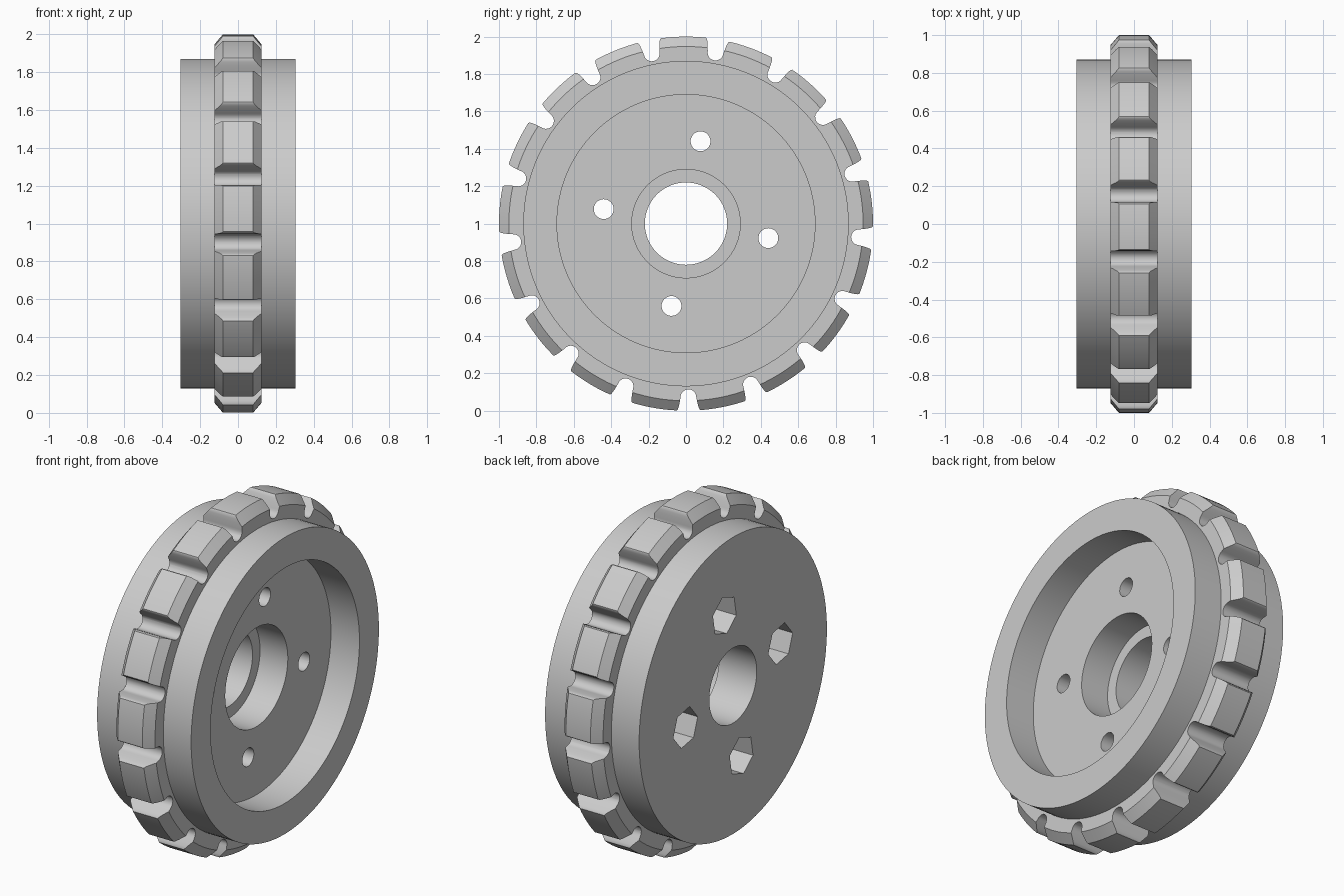
import bpy
import bmesh
from math import sin, cos, pi, radians

if "Cube" in bpy.data.objects:
    bpy.data.objects.remove(bpy.data.objects["Cube"])

TEETH = 17
AXLE_HEIGHT = 1.0

grey = bpy.data.materials.new("plain_grey")
grey.use_nodes = True
grey.diffuse_color = (0.6, 0.6, 0.6, 1)
grey.node_tree.nodes["Principled BSDF"].inputs["Base Color"].default_value = (0.6, 0.6, 0.6, 1)


def finish(bm, name):
    bmesh.ops.recalc_face_normals(bm, faces=bm.faces)
    mesh = bpy.data.meshes.new(name)
    bm.to_mesh(mesh)
    bm.free()
    mesh.materials.append(grey)
    obj = bpy.data.objects.new(name, mesh)
    bpy.context.collection.objects.link(obj)
    obj.location.z = AXLE_HEIGHT
    return obj


def lathe(name, profile, segments):
    """Revolve a closed (x, radius) profile around the axle."""
    bm = bmesh.new()
    rings = []
    for i in range(segments):
        a = 2 * pi * i / segments
        rings.append([bm.verts.new((x, r * cos(a), r * sin(a))) for x, r in profile])
    n = len(profile)
    for i in range(segments):
        p, q = rings[i], rings[(i + 1) % segments]
        for j in range(n):
            k = (j + 1) % n
            bm.faces.new((p[j], p[k], q[k], q[j]))
    return finish(bm, name)


def prisms(name, outline, angles, x0, x1):
    """Prisms along the axle; the (radial, tangent) outline is repeated at each angle."""
    bm = bmesh.new()
    for a in angles:
        ends = []
        for x in (x0, x1):
            ends.append([bm.verts.new((x, r * cos(a) - t * sin(a), r * sin(a) + t * cos(a)))
                         for r, t in outline])
        n = len(outline)
        bm.faces.new(ends[0])
        bm.faces.new(ends[1])
        for j in range(n):
            k = (j + 1) % n
            bm.faces.new((ends[0][j], ends[0][k], ends[1][k], ends[1][j]))
    obj = finish(bm, name)
    obj.hide_render = True
    return obj


def circle(centre, radius, sides):
    return [(centre + radius * cos(2 * pi * i / sides), radius * sin(2 * pi * i / sides))
            for i in range(sides)]


def select(obj):
    bpy.ops.object.select_all(action='DESELECT')
    obj.select_set(True)
    bpy.context.view_layer.objects.active = obj


def cut(obj, cutter):
    select(obj)
    mod = obj.modifiers.new("cut", 'BOOLEAN')
    mod.operation = 'DIFFERENCE'
    mod.solver = 'EXACT'
    mod.object = cutter
    bpy.ops.object.modifier_apply(modifier=mod.name)
    bpy.data.objects.remove(cutter)


# Hub: drum with a wide recess, a stepped bore and a flat back
hub = lathe("hub", [(-0.305, 0.22), (-0.305, 0.87), (0.305, 0.87), (0.305, 0.69),
                    (0.12, 0.69), (0.12, 0.29), (-0.06, 0.29), (-0.06, 0.22)], 128)

# Four bolt holes with hexagonal nut pockets in the back
bolt_angles = [radians(-10 + 90 * i) for i in range(4)]
cut(hub, prisms("nut_pockets", circle(0.447, 0.115, 6), bolt_angles, -0.4, -0.1))
cut(hub, prisms("bolt_holes", circle(0.447, 0.053, 32), bolt_angles, -0.2, 0.2))

# Toothed ring: chamfered band
tooth_ring = lathe("tooth_ring", [(-0.125, 0.8), (-0.125, 0.947), (-0.08, 1.0),
                                  (0.08, 1.0), (0.125, 0.947), (0.125, 0.8)], TEETH * 10)

# Round-bottomed grooves with flared mouths between the teeth
wall = [(1.03, 0.1), (1.01, 0.085), (1.0, 0.066), (0.993, 0.058), (0.98, 0.053), (0.96, 0.048)]
floor = [(0.928 - 0.042 * sin(pi * i / 12), 0.042 * cos(pi * i / 12)) for i in range(13)]
groove = wall + floor + [(r, -t) for r, t in reversed(wall)]
groove_angles = [radians(-89.2) + 2 * pi * i / TEETH for i in range(TEETH)]
cut(tooth_ring, prisms("grooves", groove, groove_angles, -0.2, 0.2))

for part in (hub, tooth_ring):
    select(part)
    bpy.ops.object.shade_smooth_by_angle(angle=radians(28))
